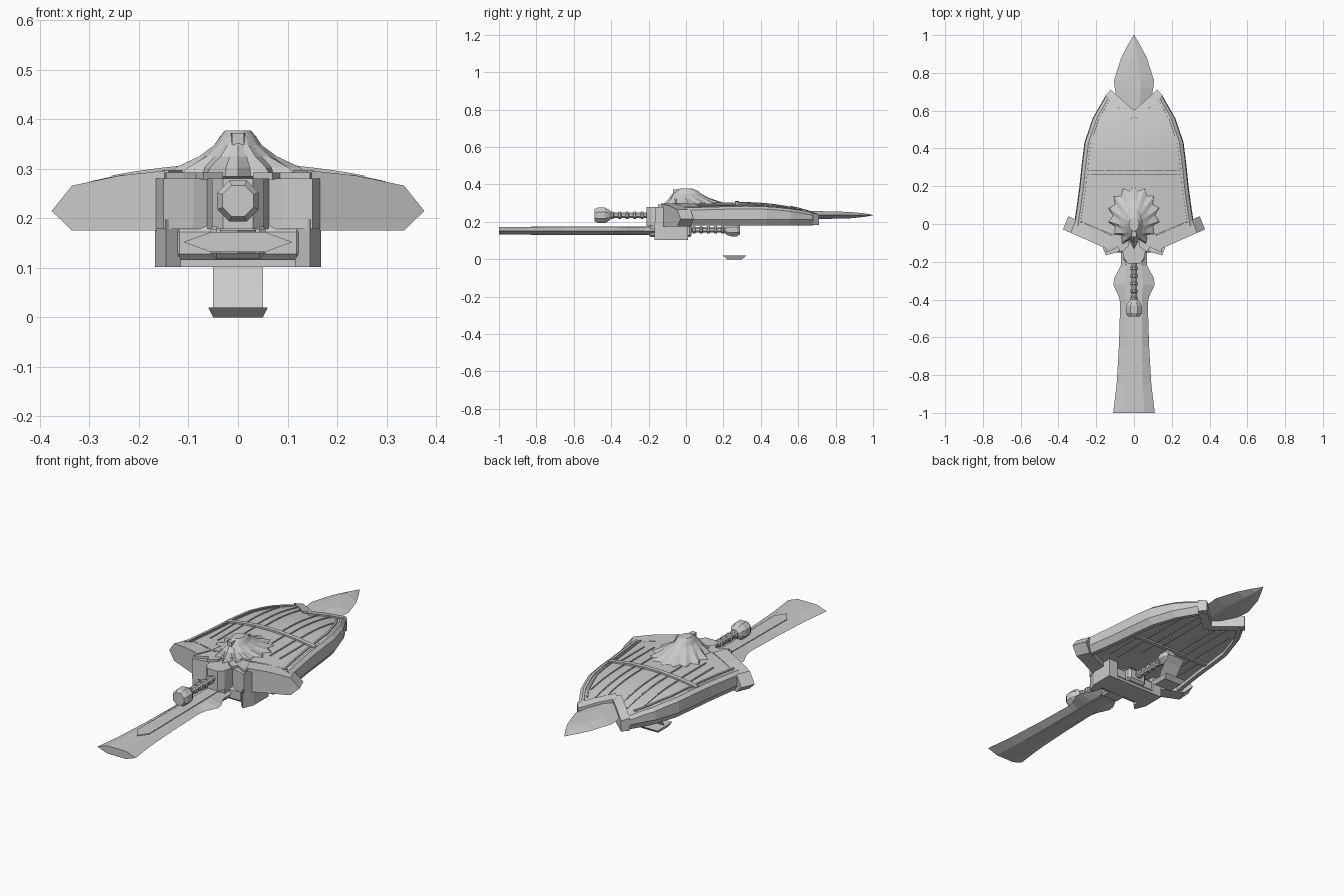
import bpy, bmesh, math
from mathutils import Vector

if "Cube" in bpy.data.objects:
    bpy.data.objects.remove(bpy.data.objects["Cube"])

grey = bpy.data.materials.new("plain_grey")
grey.diffuse_color = (0.6, 0.6, 0.6, 1)
grey.use_nodes = True
grey.node_tree.nodes["Principled BSDF"].inputs["Base Color"].default_value = grey.diffuse_color


def add(name, verts, faces):
    me = bpy.data.meshes.new(name)
    me.from_pydata(verts, [], faces)
    bm = bmesh.new()
    bm.from_mesh(me)
    bmesh.ops.recalc_face_normals(bm, faces=bm.faces[:])
    bm.to_mesh(me)
    bm.free()
    me.materials.append(grey)
    ob = bpy.data.objects.new(name, me)
    bpy.context.collection.objects.link(ob)
    return ob


def loft(name, rings, closed=True):
    """Bridge a list of equal-length point rings, capping closed ones."""
    n = len(rings[0])
    faces = []
    for i in range(len(rings) - 1):
        for j in range(n if closed else n - 1):
            k = (j + 1) % n
            faces.append((i * n + j, i * n + k, (i + 1) * n + k, (i + 1) * n + j))
    if closed:
        faces += [tuple(range(n)), tuple(range((len(rings) - 1) * n, len(rings) * n))]
    return add(name, [p for r in rings for p in r], faces)


def prism(name, plan, z0, z1, sx=1):
    return loft(name, [[(sx * x, y, z) for x, y in plan] for z in (z0, z1)])


def box(name, x0, x1, y0, y1, z0, z1, bevel=0.0):
    ob = prism(name, [(x0, y0), (x1, y0), (x1, y1), (x0, y1)], z0, z1)
    if bevel:
        m = ob.modifiers.new("bevel", 'BEVEL')
        m.width, m.segments = bevel, 1
    return ob


WIDTH = [(-0.1, 0.33), (0.05, 0.305), (0.2, 0.285), (0.42, 0.262), (0.56, 0.215), (0.69, 0.14)]


def half_width(y):
    for (a, fa), (b, fb) in zip(WIDTH, WIDTH[1:]):
        if y <= b:
            return fa + (fb - fa) * max(0, (y - a) / (b - a))
    return WIDTH[-1][1]


def dome(x, y):
    return 0.302 - 0.38 * x * x - 0.42 * max(0, y - 0.32) ** 2


def back(x, y):
    return 0.2


def panel(name, height):
    """Sheet filling the shield outline, notched at the tip."""
    rows = []
    for i in range(15):
        row = []
        for j in range(17):
            s = -1 + j / 8
            y = (-0.1 + 0.12 * abs(s)) * (1 - i / 14) + (0.575 + 0.11 * abs(s)) * i / 14
            x = s * (half_width(y) - 0.012)
            row.append((x, y, height(x, y)))
        rows.append(row)
    ob = loft(name, rows, closed=False)
    bpy.ops.object.select_all(action='DESELECT')
    bpy.context.view_layer.objects.active = ob
    ob.select_set(True)
    bpy.ops.object.shade_smooth_by_angle()


# Domed front and flat back of the shield
panel("shield_front", dome)
panel("shield_back", back)


def strip(name, pts, w, top, bottom=None, surf=dome):
    """Band that follows a shield surface along plan points; w is its width."""
    rings = []
    for i, p in enumerate(pts):
        a, b = Vector(pts[max(i - 1, 0)]), Vector(pts[min(i + 1, len(pts) - 1)])
        d = (b - a).normalized()
        off = Vector((-d.y, d.x)) * w / 2
        l, r = Vector(p) + off, Vector(p) - off
        zl, zr = surf(*l), surf(*r)
        bl, br = (zl - 0.01, zr - 0.01) if bottom is None else (bottom, bottom)
        rings.append([(l.x, l.y, bl), (l.x, l.y, zl + top), (r.x, r.y, zr + top), (r.x, r.y, br)])
    return loft(name, rings)


for sx, side in ((-1, "left"), (1, "right")):
    # Deep rim with an outward ridge
    ys = [-0.01, 0.1, 0.2, 0.32, 0.43, 0.5, 0.56, 0.62, 0.68]
    rings = []
    for y in ys:
        w = half_width(y)
        zt = dome(w - 0.02, y) + 0.006
        rings.append([(sx * x, y, z) for x, z in ((w - 0.04, 0.18), (w - 0.018, 0.18), (w + 0.004, 0.212),
                                                  (w, zt - 0.014), (w - 0.018, zt), (w - 0.03, zt))])
    loft("rim_" + side, rings)
    strip("trim_" + side, [(sx * (half_width(y) - 0.046), y) for y in ys[:-1]], 0.008, 0.006)
    # Chevron guard at the shield tip
    strip("tip_guard_" + side, [(0, 0.572), (sx * 0.07, 0.634), (sx * 0.138, 0.695)], 0.044, 0.008, 0.183)
    # Plank ridges on both faces
    for k, (px, y0, y1) in enumerate([(0.05, 0.28, 0.6), (0.095, 0.28, 0.62), (0.155, 0.28, 0.56),
                                      (0.085, 0.16, 0.26), (0.15, 0.05, 0.26), (0.2, 0.06, 0.26)]):
        pts = [(sx * px, y0 + (y1 - y0) * t / 5) for t in range(6)]
        strip(f"plank_ridge_{side}_{k}", pts, 0.006, 0.004)
        strip(f"back_ridge_{side}_{k}", pts, 0.006, 0.002, 0.195, back)

    # Swept wing at the lower shield corner
    prof = [(0.14, 0.175), (0.335, 0.175), (0.376, 0.215), (0.335, 0.266), (0.24, 0.286), (0.14, 0.297)]
    loft("wing_" + side, [[(sx * (x + dx), -0.115 + (x - 0.18) * 0.44 + dy, z) for x, z in prof]
                          for dx, dy in ((0, 0), (-0.028, 0.07))])

    # Arm of the upper sword guard and stepped cover plate
    prism("upper_guard_arm_" + side, [(0.03, -0.12), (0.09, -0.15), (0.15, -0.165), (0.17, -0.11),
                                      (0.15, -0.04), (0.03, -0.02)], 0.178, 0.28, sx)
    prism("guard_plate_" + side, [(0.03, -0.12), (0.07, -0.15), (0.085, -0.12), (0.11, -0.135), (0.145, -0.15),
                                  (0.155, -0.08), (0.1, -0.05), (0.03, -0.05)], 0.278, 0.292, sx)
    # Bracket cheeks around the lower sword
    prism("bracket_cheek_" + side, [(0.115, -0.1), (0.115, -0.14), (0.145, -0.168), (0.168, -0.11),
                                    (0.168, 0.01), (0.115, 0.01)], 0.102, 0.198, sx)

# Raised cross bands, front and back
band = [(x / 10 * 0.255, 0.272) for x in range(-10, 11)]
strip("cross_band", band, 0.022, 0.009)
strip("back_cross_band", band, 0.022, 0.0, 0.192, back)

# Bracket and guards
box("bracket_base", -0.167, 0.167, -0.11, 0.01, 0.102, 0.116)
box("lower_guard", -0.13, 0.13, -0.15, 0.0, 0.116, 0.184, 0.012)
box("lower_guard_collar", -0.055, 0.055, -0.2, 0.03, 0.118, 0.19, 0.012)
prism("upper_guard", [(-0.03, -0.21), (0.03, -0.21), (0.052, -0.185), (0.064, -0.13), (0.064, -0.03),
                      (-0.064, -0.03), (-0.064, -0.13), (-0.052, -0.185)], 0.178, 0.28)


def blade(name, sections, zc):
    """Hexagonal blade; sections are y, edge half width, flat half width, half thickness."""
    return loft(name, [[(-e, y, zc), (-f, y, zc + t), (f, y, zc + t), (e, y, zc), (f, y, zc - t), (-f, y, zc - t)]
                       for y, e, f, t in sections])


blade("lower_blade", [(-1.0, 0.11, 0.055, 0.02), (-0.85, 0.092, 0.046, 0.02), (-0.65, 0.08, 0.042, 0.02),
                      (-0.42, 0.073, 0.042, 0.02), (-0.385, 0.08, 0.042, 0.02), (-0.32, 0.11, 0.048, 0.02),
                      (-0.285, 0.104, 0.046, 0.02), (-0.22, 0.07, 0.042, 0.02), (-0.1, 0.07, 0.042, 0.02)], 0.152)
blade("upper_blade", [(0.5, 0.07, 0.035, 0.02), (0.6, 0.08, 0.03, 0.021), (0.72, 0.102, 0.035, 0.021),
                      (0.76, 0.106, 0.034, 0.02), (0.88, 0.068, 0.02, 0.017), (0.95, 0.031, 0.008, 0.01),
                      (1.0, 0.001, 0.0005, 0.001)], 0.236)
# Raised pointed spine on both blade faces
prism("blade_spine", [(-0.03, -0.2), (-0.036, -0.78), (0, -0.83), (0.036, -0.78), (0.03, -0.2)], 0.129, 0.176)


def lathe(name, prof, zc, n=8):
    """Turned part along y; profile is y, radius."""
    return loft(name, [[(r * math.cos((j + .5) * math.tau / n), y, zc + r * math.sin((j + .5) * math.tau / n))
                        for j in range(n)] for y, r in prof])


def grip(name, y0, y1, zc):
    prof = []
    for k in range(6):
        d = (y1 - y0) / 6
        a = y0 + d * k
        prof += [(a, 0.022), (a + d * 0.25, 0.022), (a + d * 0.35, 0.016), (a + d * 0.9, 0.016)]
    lathe(name, prof, zc)


# Handles with octagonal pommels
grip("upper_grip", -0.19, -0.43, 0.235)
lathe("upper_pommel", [(-0.40, 0.02), (-0.415, 0.034), (-0.435, 0.045), (-0.472, 0.045), (-0.49, 0.034)], 0.235)
grip("lower_grip", 0.0, 0.23, 0.157)
lathe("lower_pommel", [(0.205, 0.018), (0.22, 0.03), (0.24, 0.037), (0.272, 0.037), (0.29, 0.025)], 0.157)

# Animal head boss: ragged mane rising to a blunt face
rings = []
n = 28
for rx, ry, z, cy, spike in [(0.135, 0.16, 0.284, 0.05, 0.13), (0.118, 0.142, 0.303, 0.045, 0.09),
                             (0.078, 0.108, 0.325, 0.02, 0.03), (0.048, 0.078, 0.348, 0.005, 0.015),
                             (0.036, 0.058, 0.366, 0.005, 0.0), (0.026, 0.036, 0.377, 0.0, 0.0)]:
    ring = []
    for j in range(n):
        a = j * math.tau / n
        f = 1 + (spike if j % 2 else -spike)
        ring.append((rx * f * math.cos(a), cy + ry * f * math.sin(a), z))
    rings.append(ring)
loft("mane", rings)
# Brow and nose
prism("nose", [(-0.012, -0.07), (0.012, -0.07), (0.016, -0.02), (0.01, 0.04), (-0.01, 0.04), (-0.016, -0.02)],
      0.34, 0.372)

# Hanging strap and its bevelled buckle
loft("strap", [[(-0.05, y, z), (0.05, y, z)] for y, z in
               [(0.25, 0.018), (0.27, 0.06), (0.30, 0.10), (0.33, 0.13)]], closed=False)
loft("buckle", [[(-x, y0, z), (x, y0, z), (x, y1, z), (-x, y1, z)] for x, y0, y1, z in
                [(0.05, 0.22, 0.30, 0.0), (0.06, 0.197, 0.322, 0.02)]])
